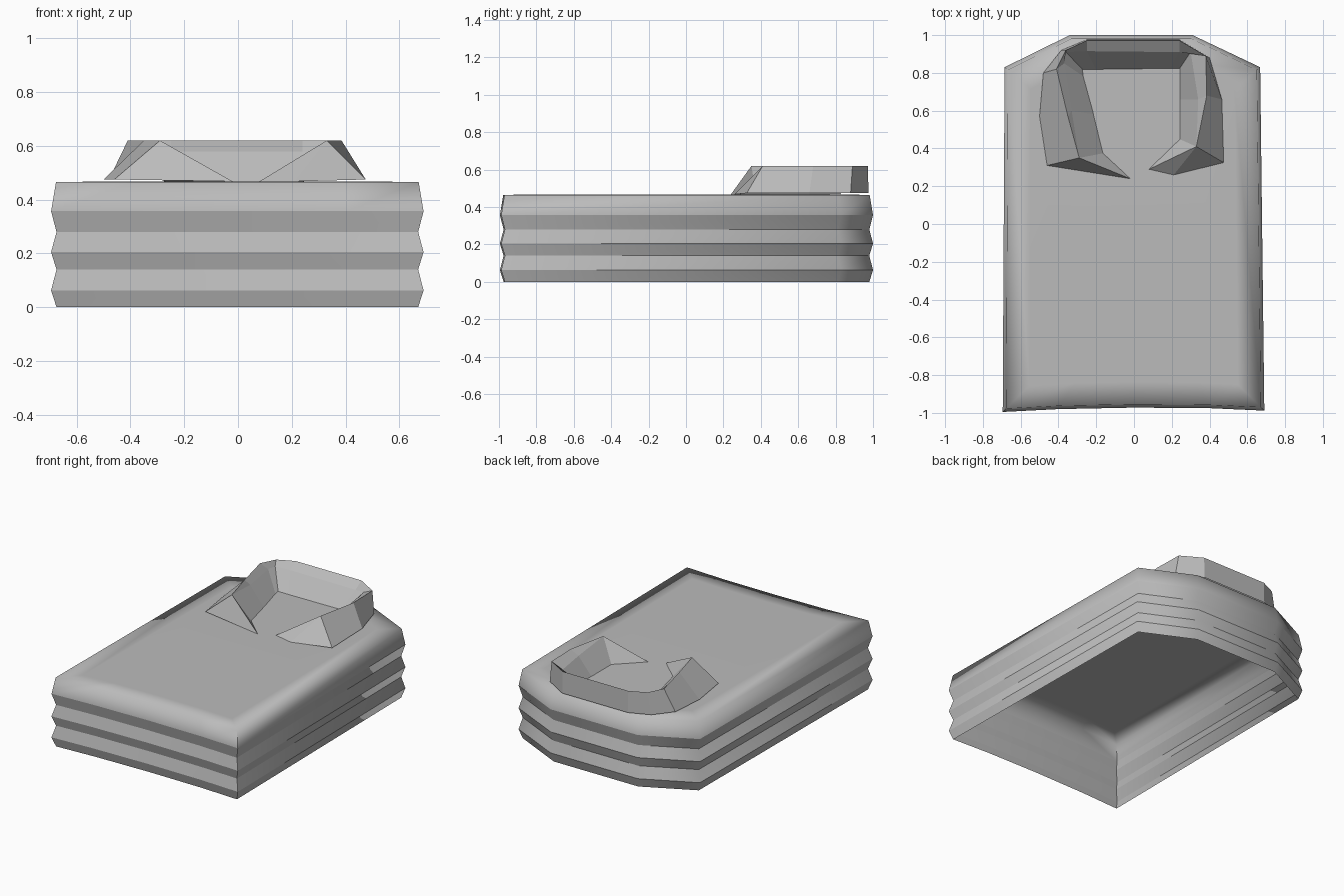
import bpy
import bmesh

default_cube = bpy.data.objects.get("Cube")
if default_cube:
    bpy.data.objects.remove(default_cube, do_unlink=True)


def make_material(name, colour):
    material = bpy.data.materials.new(name)
    material.use_nodes = True
    material.diffuse_color = colour
    shader = next(n for n in material.node_tree.nodes if n.type == 'BSDF_PRINCIPLED')
    shader.inputs["Base Color"].default_value = colour
    shader.inputs["Roughness"].default_value = 0.8
    return material


def finish(bm, name, material):
    mesh = bpy.data.meshes.new(name)
    bm.to_mesh(mesh)
    bm.free()
    mesh.materials.append(material)
    obj = bpy.data.objects.new(name, mesh)
    bpy.context.scene.collection.objects.link(obj)
    return obj


def bridge(bm, lower, upper, closed):
    """Join two rows of vertices with quads, leaving out pinched corners."""
    count = len(lower)
    for i in range(count if closed else count - 1):
        j = (i + 1) % count
        corners = []
        for vert in (lower[i], lower[j], upper[j], upper[i]):
            if vert not in corners:
                corners.append(vert)
        bm.faces.new(corners)


grey = make_material("grey cloth", (0.5, 0.5, 0.5, 1))

# Folded stack: one plan outline swept up a pleated profile, open underneath
OUTLINE = [(-0.695, -0.995), (-0.4, -0.98), (0.0, -0.972), (0.4, -0.975),
           (0.69, -0.988), (0.668, 0.83), (0.31, 1.0), (-0.34, 1.0), (-0.685, 0.83)]
PLEATS = [(0, 0.02), (0.063, 0), (0.14, 0.02), (0.205, 0),
          (0.28, 0.02), (0.357, 0), (0.465, 0.018), (0.467, 0.14)]

bm = bmesh.new()
rows = [[bm.verts.new((x * (1 - inset / 0.69), y * (1 - inset), z)) for x, y in OUTLINE]
        for z, inset in PLEATS]
for lower, upper in zip(rows, rows[1:]):
    bridge(bm, lower, upper, True)
bm.faces.new(rows[-1])

# Crisp pleat folds and front corners, soft rim and back corners
for face in bm.faces:
    face.smooth = True
for row in rows[1:-2]:
    for a, b in zip(row, row[1:] + row[:1]):
        bm.edges.get((a, b)).smooth = False
for lower, upper in zip(rows[:-2], rows[1:-1]):
    for corner in (0, 4):
        bm.edges.get((lower[corner], upper[corner])).smooth = False
finish(bm, "folded_stack", grey)

# Collar: rows run from the left flap round the back to the right flap
INNER_BASE = [(-0.16, 0.375), (-0.21, 0.58), (-0.265, 0.78), (-0.27, 0.815), (-0.2, 0.815),
              (0.19, 0.82), (0.24, 0.82), (0.24, 0.66), (0.24, 0.45)]
INNER_TOP = [(-0.29, 0.35), (-0.33, 0.6), (-0.37, 0.85), (-0.36, 0.91), (-0.25, 0.915),
             (0.24, 0.91), (0.3, 0.91), (0.34, 0.66), (0.33, 0.41)]
RIM = [(-0.29, 0.35), (-0.35, 0.57), (-0.41, 0.82), (-0.36, 0.92), (-0.25, 0.972),
       (0.24, 0.972), (0.38, 0.89), (0.385, 0.68), (0.33, 0.41)]
OUTER_BASE = [(-0.46, 0.31), (-0.5, 0.57), (-0.48, 0.8), (-0.385, 0.92), (-0.25, 0.976),
              (0.24, 0.976), (0.4, 0.88), (0.465, 0.66), (0.475, 0.325)]
BASE, EDGE, TOP = 0.462, 0.475, 0.62

bm = bmesh.new()


def row_at(points, z):
    return [bm.verts.new((x, y, z)) for x, y in points]


inner_base = row_at(INNER_BASE, BASE)
rim = row_at(RIM, TOP)
outer_base = row_at(OUTER_BASE, EDGE)
inner_top = [rim[0]] + row_at(INNER_TOP[1:-1], TOP - 0.04) + [rim[-1]]
for lower, upper in ((inner_base, inner_top), (inner_top, rim), (rim, outer_base)):
    bridge(bm, lower, upper, False)

# Pointed flap ends lying on the stack
left_tip, right_tip, right_fold = row_at([(-0.02, 0.24), (0.21, 0.26), (0.08, 0.29)], BASE + 0.006)
bm.faces.new((rim[0], outer_base[0], left_tip))
bm.faces.new((rim[0], left_tip, inner_base[0]))
bm.faces.new((rim[-1], right_tip, outer_base[-1]))
bm.faces.new((rim[-1], right_fold, right_tip))
bm.faces.new((rim[-1], inner_base[-1], right_fold))
bmesh.ops.recalc_face_normals(bm, faces=bm.faces)
finish(bm, "collar", grey)
